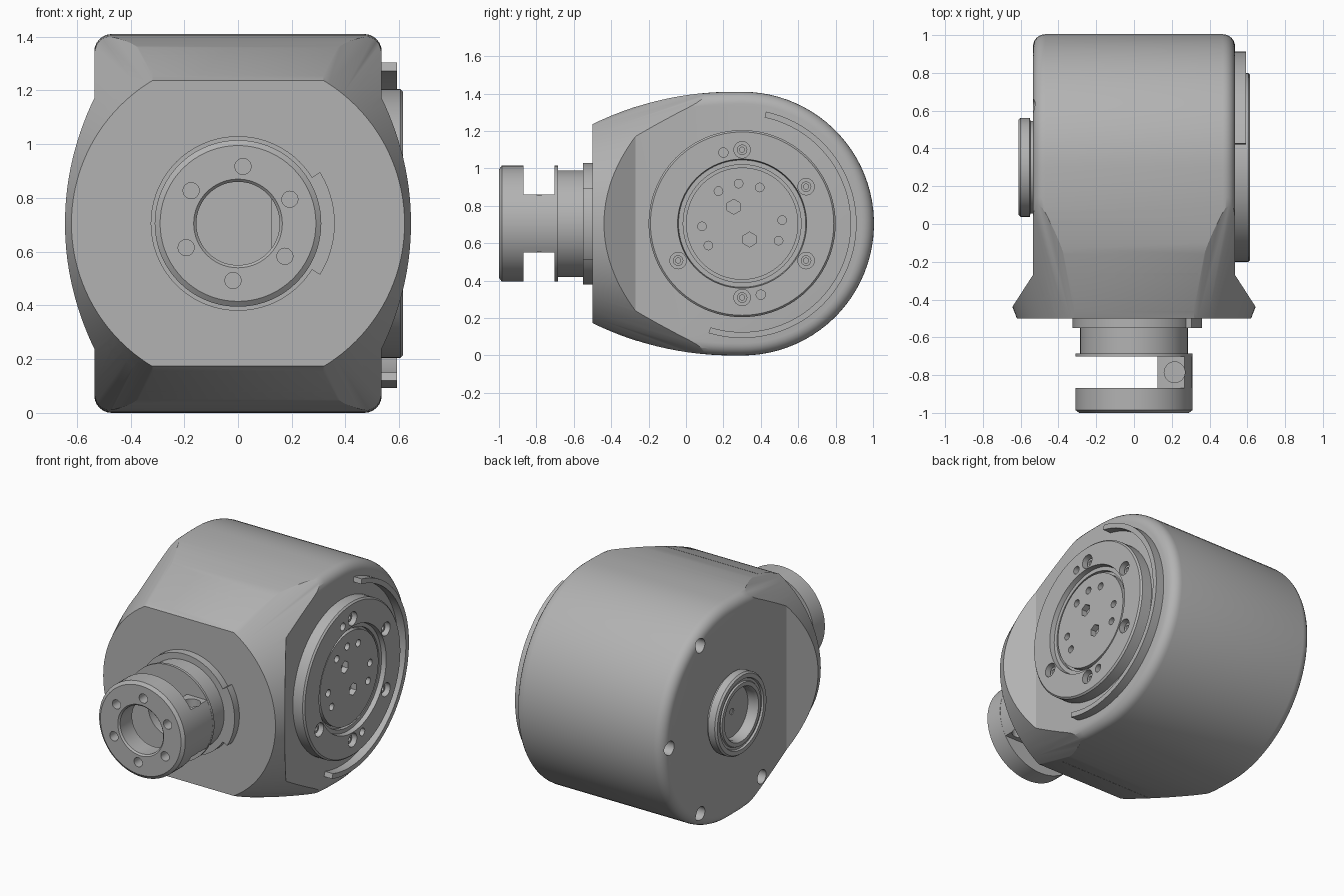
import bpy, bmesh, math
from mathutils import Matrix, Vector

cube = bpy.data.objects.get("Cube")
if cube:
    bpy.data.objects.remove(cube)

grey = bpy.data.materials.new("machined grey")
grey.use_nodes = True
COLOUR = (0.45, 0.45, 0.45, 1)
grey.diffuse_color = COLOUR
grey.node_tree.nodes["Principled BSDF"].inputs["Base Color"].default_value = COLOUR

MID_Y, MID_Z = 0.3, 0.705
HALF = 0.535


def frame(u, v, h, origin):
    m = Matrix((u, v, h)).transposed().to_4x4()
    m.translation = origin
    return m


# Local frames: u and v lie across the part, h points outward
LEFT = frame((0, 1, 0), (0, 0, 1), (1, 0, 0), (0, MID_Y, MID_Z))
RIGHT = frame((0, -1, 0), (0, 0, 1), (-1, 0, 0), (0, MID_Y, MID_Z))
FRONT = frame((1, 0, 0), (0, 0, 1), (0, -1, 0), (0, 0, MID_Z))
SIDE = frame((0, 1, 0), (0, 0, 1), (1, 0, 0), (0, 0, 0))
PLAN = Matrix()


def make(name, bm, m):
    bm.transform(m)
    bmesh.ops.recalc_face_normals(bm, faces=bm.faces)
    mesh = bpy.data.meshes.new(name)
    bm.to_mesh(mesh)
    bm.free()
    mesh.materials.append(grey)
    ob = bpy.data.objects.new(name, mesh)
    bpy.context.collection.objects.link(ob)
    return ob


def prism(name, m, outline, h0, h1, fillet=0):
    bm = bmesh.new()
    face = bm.faces.new([bm.verts.new((u, v, h0)) for u, v in outline])
    ext = bmesh.ops.extrude_face_region(bm, geom=[face])
    bmesh.ops.translate(bm, vec=(0, 0, h1 - h0),
                        verts=[g for g in ext["geom"] if isinstance(g, bmesh.types.BMVert)])
    if fillet:
        caps = [e for e in bm.edges if abs(e.verts[0].co.z - e.verts[1].co.z) < 1e-5]
        bmesh.ops.bevel(bm, geom=caps, offset=fillet, segments=6, profile=0.5, affect='EDGES')
    return make(name, bm, m)


def lathe(name, m, profile, steps=72):
    """Revolve (radius, height) points about the frame's h axis."""
    bm = bmesh.new()
    verts = [bm.verts.new((r, 0, h)) for r, h in profile]
    edges = [bm.edges.new(p) for p in zip(verts, verts[1:] + verts[:1])]
    bmesh.ops.spin(bm, geom=verts + edges, cent=(0, 0, 0), axis=(0, 0, 1),
                   angle=math.tau, steps=steps)
    bmesh.ops.remove_doubles(bm, verts=bm.verts, dist=1e-5)
    bmesh.ops.dissolve_degenerate(bm, edges=bm.edges, dist=1e-6)
    return make(name, bm, m)


def polar(r, deg):
    return r * math.cos(math.radians(deg)), r * math.sin(math.radians(deg))


def band(name, m, r0, r1, a0, a1, h0, h1):
    n = 48
    angles = [a0 + (a1 - a0) * i / n for i in range(n + 1)]
    outline = [polar(r1, a) for a in angles] + [polar(r0, a) for a in reversed(angles)]
    return prism(name, m, outline, h0, h1)


def combine(target, other, operation):
    mod = target.modifiers.new("cut", 'BOOLEAN')
    mod.object, mod.operation, mod.solver = other, operation, 'EXACT'
    deps = bpy.context.evaluated_depsgraph_get()
    mesh = bpy.data.meshes.new_from_object(target.evaluated_get(deps))
    target.modifiers.clear()
    target.data = mesh
    bpy.data.objects.remove(other)


def drill(target, m, holes, h0, h1, sides=24):
    """Cut one round hole for each (u, v, radius)."""
    bm = bmesh.new()
    for u, v, r in holes:
        bmesh.ops.create_cone(bm, cap_ends=True, segments=sides, radius1=r, radius2=r,
                              depth=h1 - h0,
                              matrix=Matrix.Translation((u, v, (h0 + h1) / 2)))
    combine(target, make("drill", bm, m), 'DIFFERENCE')


# Housing: rounded drum running forward into a flared, conically trimmed nose
def side_outline(grow=0.0):
    R, apex = 1.7, 0.705
    drum = [(MID_Y + u, MID_Z + v) for u, v in (polar(apex, -90 + 4 * i) for i in range(46))]
    ys = [0.2 - 0.72 * i / 12 for i in range(13)]
    top = [(y, MID_Z + apex + grow - R + math.sqrt(R * R - (y - 0.25) ** 2)) for y in ys]
    return drum + top + [(y, 2 * MID_Z - z) for y, z in reversed(top)]


housing = prism("housing", SIDE, side_outline(), -HALF, HALF, fillet=0.065)
half_plan = [(0.52, -0.26), (HALF, -0.27), (0.69, -0.51), (0.69, -0.53)]
plan = half_plan + [(-x, y) for x, y in reversed(half_plan)]
nose = prism("nose", PLAN, plan, -0.2, 1.7)
combine(nose, prism("nose_limit", SIDE, side_outline(0.001), -0.8, 0.8), 'INTERSECT')
combine(housing, nose, 'UNION')
combine(housing, lathe("trim_cone", FRONT, [(0, 0.5), (0.62, 0.5), (1.244, -1.1), (0, -1.1)], 120),
        'INTERSECT')

# Screw pockets in the right end and through the nose edges
pockets = [(*polar(0.63, a), 0.045) for a in (60, 120, 180, 240, 300)]
drill(housing, RIGHT, pockets, 0.39, 0.8)
drill(housing, RIGHT, [(0.72, s * 0.485, 0.045) for s in (-1, 1)], 0.37, 0.8)

# Output flange on the left end
flange = lathe("output_flange", LEFT, [
    (0, 0.5), (0.5, 0.5), (0.5, 0.605), (0.49, 0.615), (0.345, 0.615), (0.34, 0.585),
    (0.315, 0.585), (0.315, 0.56), (0.3, 0.56), (0.3, 0.59), (0, 0.59)], 96)
bolts = [(*polar(0.395, 30 + 60 * i), 0.044) for i in range(6)]
drill(flange, LEFT, bolts + [(-0.1, 0.38, 0.025), (0.1, -0.38, 0.025)], 0.565, 0.7)
drill(flange, LEFT, [(*polar(0.215, a), 0.023)
                     for a in (-121, -147, -57, -25, 5, 64, 95, 126, 184)], 0.55, 0.7)
drill(flange, LEFT, [(-0.045, 0.09, 0.04), (0.04, -0.085, 0.04)], 0.55, 0.7, 6)
bolt_heads = [lathe("flange_bolt_%d" % i, LEFT @ Matrix.Translation((u, v, 0)),
                    [(0, 0.55), (0.028, 0.55), (0.028, 0.59), (0.014, 0.59), (0.014, 0.575), (0, 0.575)], 16)
              for i, (u, v, r) in enumerate(bolts)]
guard = band("flange_guard_rail", LEFT, 0.58, 0.612, -107, 78, 0.5, 0.592)

# Bearing boss on the right end
boss = lathe("bearing_boss", RIGHT, [
    (0, 0.5), (0.245, 0.5), (0.245, 0.548), (0.262, 0.552), (0.262, 0.6), (0.252, 0.612),
    (0.225, 0.612), (0.22, 0.6), (0.205, 0.6), (0.2, 0.61), (0.175, 0.61), (0.165, 0.59),
    (0.165, 0.54), (0, 0.54)])
drill(boss, RIGHT, [(0, 0, 0.02)], 0.52, 0.6)

# Front spindle: seat, neck, lip, bridge and end ring
seat = lathe("spindle_seat", FRONT, [(0, 0.45), (0.325, 0.45), (0.325, 0.55), (0, 0.55)])
tab = band("seat_tab", FRONT, 0.3, 0.36, -32, 32, 0.45, 0.55)
neck = lathe("spindle_neck", FRONT, [
    (0, 0.5), (0.285, 0.5), (0.285, 0.685), (0.31, 0.685), (0.31, 0.702), (0.155, 0.702),
    (0.155, 0.6), (0, 0.6)])
bridge_arc = [polar(0.309, -30 + 5 * i) for i in range(13)]
bridge = prism("spindle_bridge", FRONT, [(0.125, -0.155)] + bridge_arc + [(0.125, 0.155)], 0.69, 0.88)
slot = FRONT @ Matrix(((1, 0, 0, 0), (0, 0, 1, 0), (0, -1, 0, 0), (0, 0, 0, 1)))
drill(bridge, slot, [(0.215, -0.785, 0.055)], 0.07, 0.3)
drill(bridge, slot, [(0.215, -0.785, 0.055)], -0.3, -0.07)
ring = lathe("spindle_end_ring", FRONT, [
    (0.155, 0.868), (0.31, 0.868), (0.31, 0.985), (0.29, 1), (0.165, 1), (0.155, 0.99)])
drill(ring, FRONT, [(*polar(0.213, 25 + 60 * i), 0.03) for i in range(6)], 0.93, 1.1)

# Smooth curved surfaces, keep machined edges crisp
for ob in bpy.context.collection.objects:
    ob.select_set(ob.type == 'MESH' and grey.name in ob.data.materials)
bpy.context.view_layer.objects.active = housing
bpy.ops.object.shade_smooth_by_angle(angle=math.radians(28))
